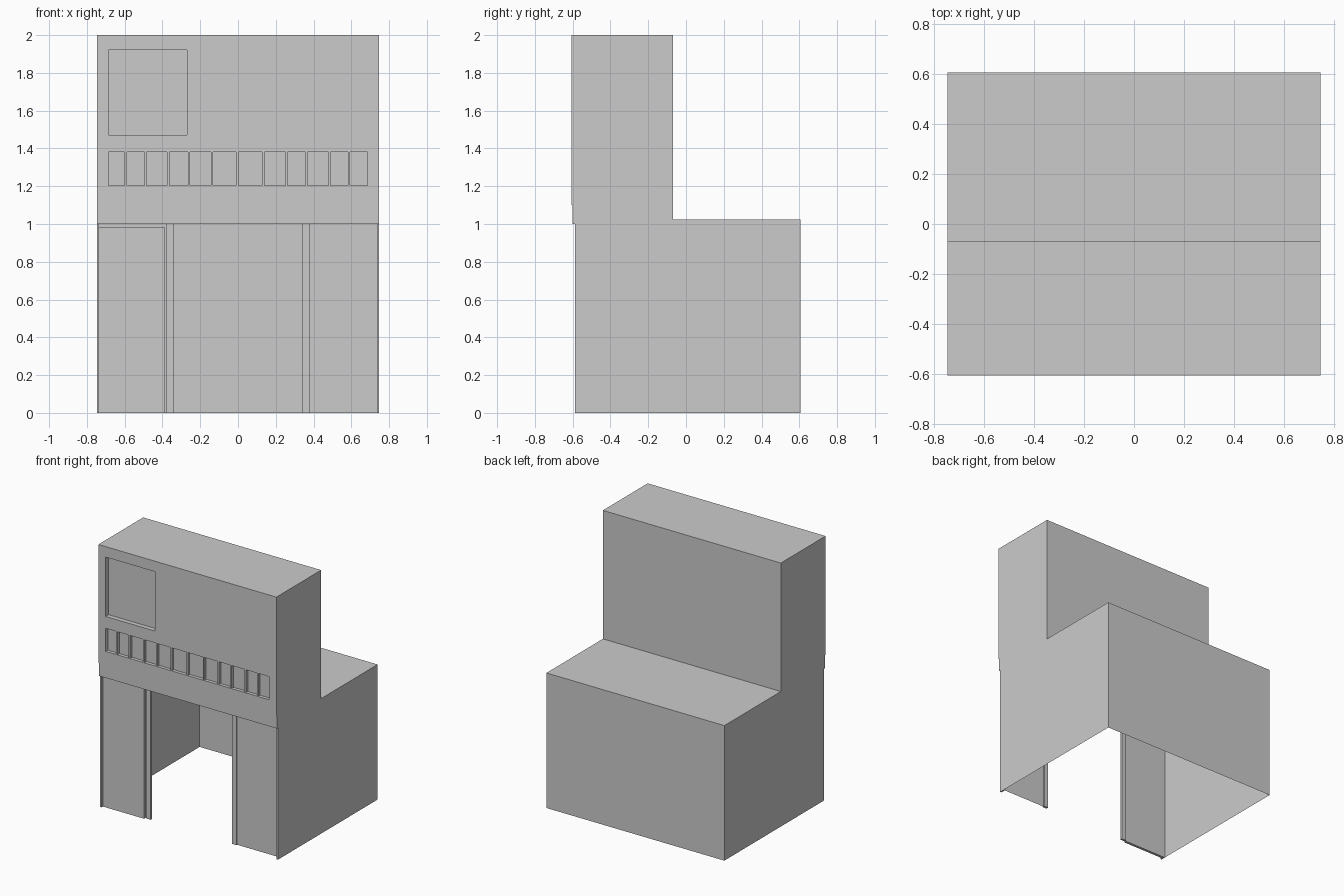
import bpy

if "Cube" in bpy.data.objects:
    bpy.data.objects.remove(bpy.data.objects["Cube"])

W = 0.747            # half width
FRONT = -0.607       # upper facade plane
PANEL = -0.55        # recessed shopfront plane


def make(name, verts, faces):
    mesh = bpy.data.meshes.new(name)
    mesh.from_pydata(verts, [], faces)
    mesh.update()
    obj = bpy.data.objects.new(name, mesh)
    bpy.context.collection.objects.link(obj)
    return obj


def wall(name, rects, y):
    """Front-facing flat rectangles (x0, x1, z0, z1) at depth y."""
    verts, faces = [], []
    for x0, x1, z0, z1 in rects:
        n = len(verts)
        verts += [(x0, y, z0), (x1, y, z0), (x1, y, z1), (x0, y, z1)]
        faces.append((n, n + 1, n + 2, n + 3))
    return make(name, verts, faces)


def recess(name, x0, x1, z0, z1, depth):
    """Back and four reveals of a window opening."""
    verts = [(x, y, z) for y in (FRONT, FRONT + depth)
             for x, z in ((x0, z0), (x1, z0), (x1, z1), (x0, z1))]
    faces = [(4, 5, 6, 7)]
    faces += [(i, (i + 1) % 4, (i + 1) % 4 + 4, i + 4) for i in range(4)]
    return make(name, verts, faces)


def box(name, x0, x1, y0, y1, z0, z1):
    verts = [(x, y, z) for z in (z0, z1)
             for x, y in ((x0, y0), (x1, y0), (x1, y1), (x0, y1))]
    faces = [(3, 2, 1, 0), (4, 5, 6, 7)]
    faces += [(i, (i + 1) % 4, (i + 1) % 4 + 4, i + 4) for i in range(4)]
    return make(name, verts, faces)


# Hollow stepped body: side profile (y, z) swept across x, open underneath
profile = [(-0.587, 0), (0.607, 0), (0.607, 1.025), (-0.07, 1.025), (-0.07, 2),
           (FRONT, 2), (FRONT, 1.1), (-0.6, 1.1), (-0.6, 1.0), (-0.587, 1.0)]
n = len(profile)
verts = [(x, y, z) for x in (W, -W) for y, z in profile]
faces = [tuple(range(n)), tuple(reversed(range(n, 2 * n)))]
open_edges = (0, 5, 9)   # floor, upper facade, shopfront
faces += [(i, n + i, n + (i + 1) % n, (i + 1) % n) for i in range(n) if i not in open_edges]
make("building_shell", verts, faces)

# Upper facade around the two window openings
L, R = -0.686, 0.685
wall("upper_facade", [(-W, L, 1.1, 2), (R, W, 1.1, 2), (L, R, 1.1, 1.205),
                      (L, R, 1.38, 1.47), (L, R, 1.92, 2), (-0.27, R, 1.47, 1.92)], FRONT)
recess("square_window", L, -0.27, 1.47, 1.92, 0.035)
recess("strip_window", L, R, 1.205, 1.38, 0.025)

# Unevenly spaced window bars
for x in (-0.594, -0.49, -0.369, -0.26, -0.138, -0.004, 0.134, 0.257, 0.363, 0.485, 0.588):
    box("window_bar", x - 0.006, x + 0.006, FRONT + 0.002, FRONT + 0.025, 1.205, 1.38)

# Soffit under the lintel band
make("soffit", [(-W, -0.587, 1), (W, -0.587, 1), (W, PANEL + 0.01, 1), (-W, PANEL + 0.01, 1)],
     [(3, 2, 1, 0)])

# Shopfront on both sides of the opening
for s in (-1, 1):
    a, b = sorted((s * 0.375, s * W))
    wall("front_panel", [(a, b, 0, 1)], PANEL)
    a, b = sorted((s * 0.736, s * W))
    box("corner_post", a, b, -0.587, PANEL, 0, 1)
    a, b = sorted((s * 0.342, s * 0.378))
    box("opening_post", a, b, PANEL - 0.008, PANEL + 0.01, 0, 1)

# Door slab on the left
box("door", -0.737, -0.39, PANEL - 0.02, PANEL, 0, 0.985)
